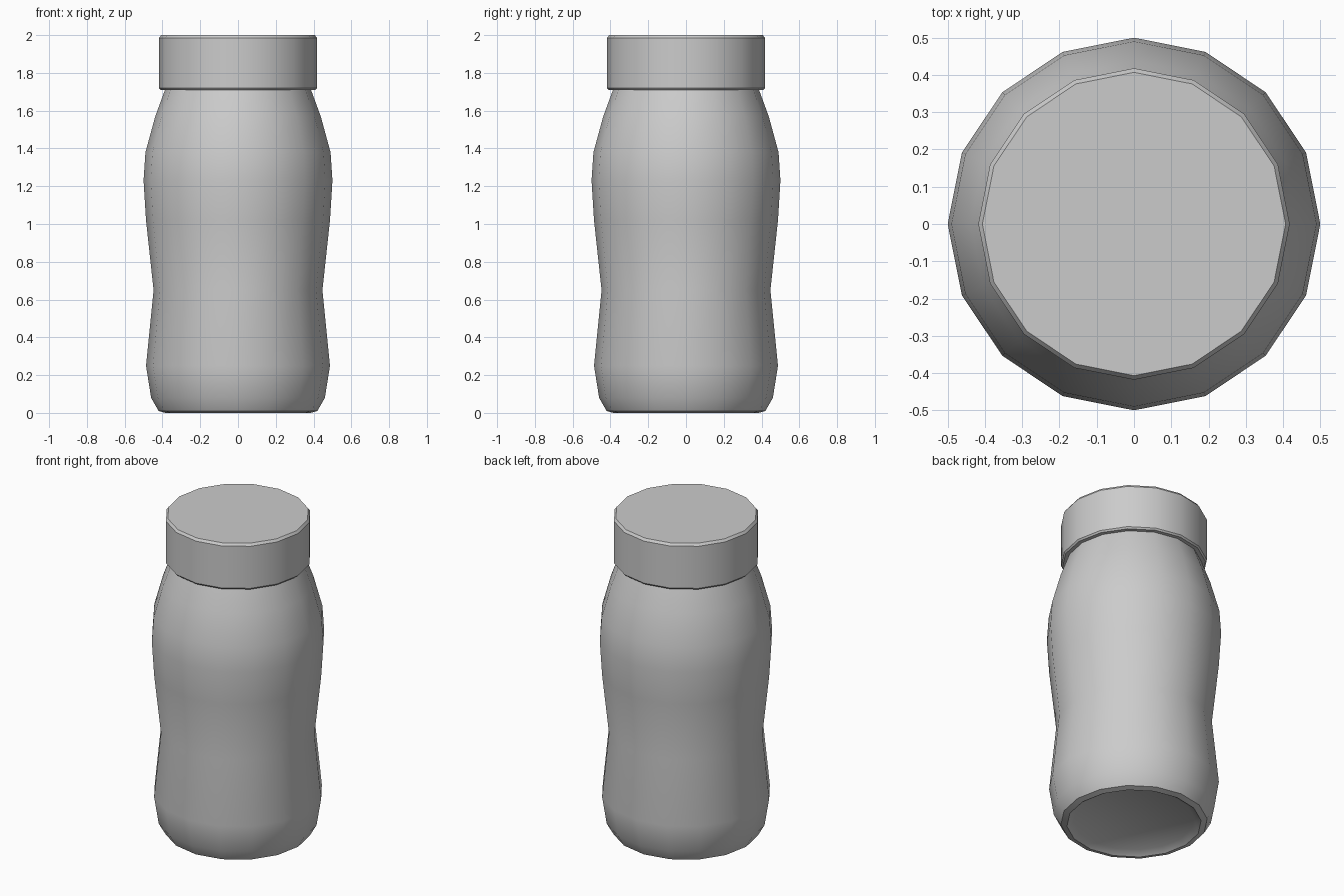
import bpy, bmesh, math

if "Cube" in bpy.data.objects:
    bpy.data.objects.remove(bpy.data.objects["Cube"])

SIDES = 16


def lathe(name, profile, angle):
    """Revolve (radius, z) points round z; the first and last rings are capped."""
    bm = bmesh.new()
    rings = []
    for r, z in profile:
        rings.append([bm.verts.new((r * math.cos(2 * math.pi * i / SIDES),
                                    r * math.sin(2 * math.pi * i / SIDES), z))
                      for i in range(SIDES)])
    for a, b in zip(rings, rings[1:]):
        for i in range(SIDES):
            j = (i + 1) % SIDES
            bm.faces.new((a[i], a[j], b[j], b[i]))
    bm.faces.new(rings[0][::-1])
    bm.faces.new(rings[-1])
    bmesh.ops.recalc_face_normals(bm, faces=bm.faces[:])
    mesh = bpy.data.meshes.new(name)
    bm.to_mesh(mesh)
    bm.free()
    obj = bpy.data.objects.new(name, mesh)
    bpy.context.collection.objects.link(obj)
    bpy.ops.object.select_all(action='DESELECT')
    obj.select_set(True)
    bpy.context.view_layer.objects.active = obj
    bpy.ops.object.shade_smooth_by_angle(angle=math.radians(angle))
    return obj


# Waisted bottle body with a shallow recess in its base
lathe("bottle_body", [
    (0.345, 0.025), (0.385, 0.0), (0.42, 0.01), (0.46, 0.08), (0.487, 0.25),
    (0.447, 0.65), (0.487, 1.02), (0.50, 1.23), (0.49, 1.38), (0.438, 1.57),
    (0.383, 1.72), (0.375, 1.74)], 35)

# Screw cap with thin chamfers top and bottom
lathe("cap", [(0.385, 1.71), (0.41, 1.71), (0.418, 1.72),
              (0.418, 1.985), (0.407, 2.0)], 30)
